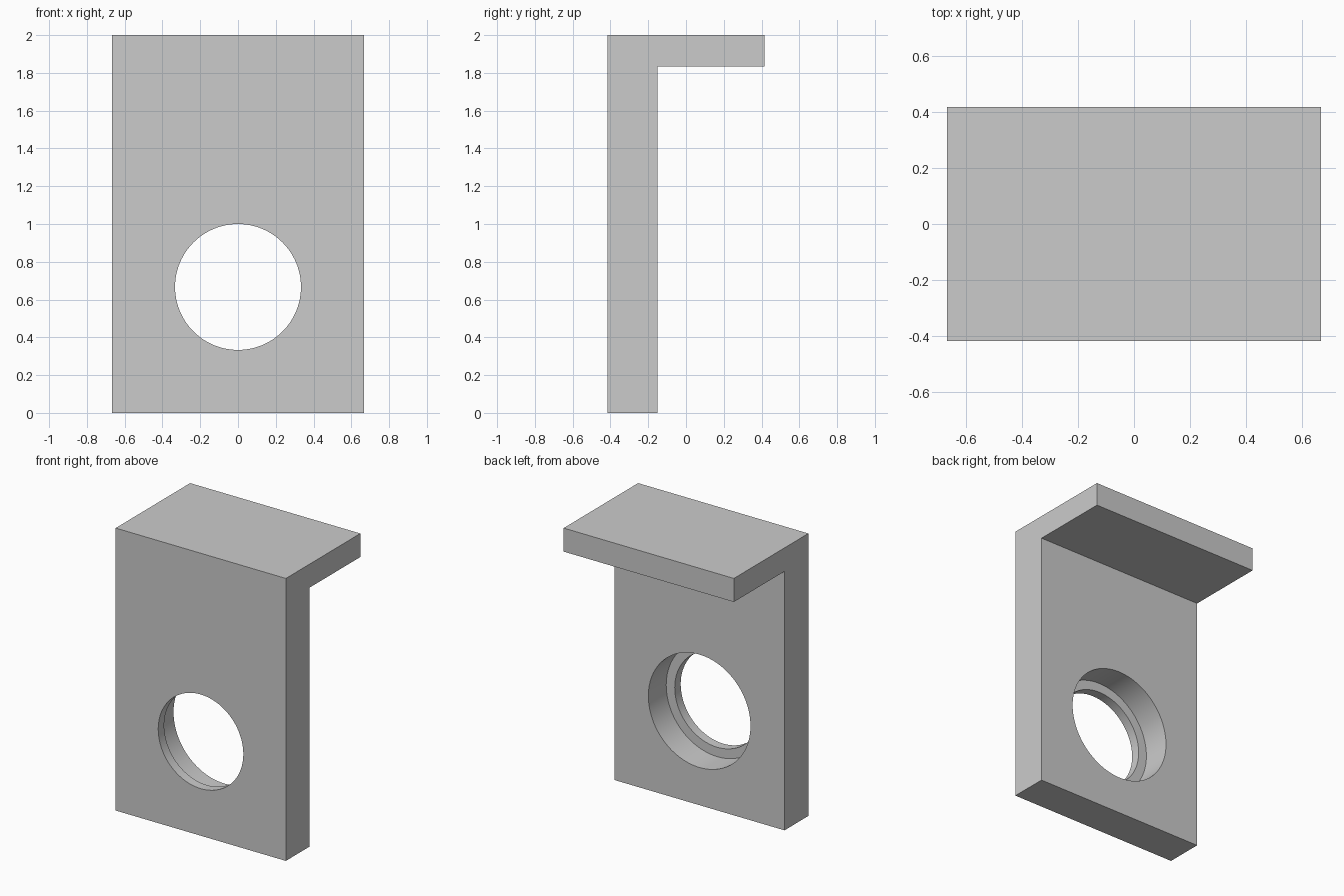
import bpy, bmesh, math

default = bpy.data.objects.get("Cube")
if default:
    bpy.data.objects.remove(default, do_unlink=True)

UNIT = 2 / 60                      # design grid: 60 steps tall
WIDTH, DEPTH, HEIGHT = 40 * UNIT, 25 * UNIT, 60 * UNIT
WALL, SHELF = 8 * UNIT, 5 * UNIT
FRONT = -DEPTH / 2
HOLE_Z = 20 * UNIT

grey = bpy.data.materials.new("plain grey")
grey.use_nodes = True
colour = (0.6, 0.6, 0.6, 1)
grey.diffuse_color = colour
grey.node_tree.nodes["Principled BSDF"].inputs["Base Color"].default_value = colour


def extruded_profile(name, points, width):
    """Extrude a (y, z) outline along x, centred on x = 0."""
    bm = bmesh.new()
    face = bm.faces.new([bm.verts.new((-width / 2, y, z)) for y, z in points])
    new = bmesh.ops.extrude_face_region(bm, geom=[face])["geom"]
    moved = [v for v in new if isinstance(v, bmesh.types.BMVert)]
    bmesh.ops.translate(bm, verts=moved, vec=(width, 0, 0))
    bmesh.ops.recalc_face_normals(bm, faces=bm.faces)
    mesh = bpy.data.meshes.new(name)
    bm.to_mesh(mesh)
    bm.free()
    mesh.materials.append(grey)
    obj = bpy.data.objects.new(name, mesh)
    bpy.context.collection.objects.link(obj)
    return obj


def bore(target, name, radius, y0, y1):
    """Cut a round hole along y from y0 to y1."""
    bpy.ops.mesh.primitive_cylinder_add(
        vertices=96, radius=radius, depth=y1 - y0,
        location=(0, (y0 + y1) / 2, HOLE_Z), rotation=(math.pi / 2, 0, 0))
    cutter = bpy.context.object
    cutter.name = name
    cutter.data.materials.append(grey)
    cutter.hide_render = True
    mod = target.modifiers.new(name, "BOOLEAN")
    mod.operation, mod.solver, mod.object = "DIFFERENCE", "EXACT", cutter
    bpy.ops.object.select_all(action="DESELECT")
    target.select_set(True)
    bpy.context.view_layer.objects.active = target
    bpy.ops.object.modifier_apply(modifier=mod.name)
    bpy.data.objects.remove(cutter, do_unlink=True)


# Upright wall with a shelf along its top
back = FRONT + WALL
under = HEIGHT - SHELF
bracket = extruded_profile("angle_bracket", [
    (FRONT, 0), (back, 0), (back, under),
    (-FRONT, under), (-FRONT, HEIGHT), (FRONT, HEIGHT)], WIDTH)

# Through hole, with a wider counterbore from the back that leaves a thin lip
bore(bracket, "through_hole", 10 * UNIT, FRONT - 0.1, back + 0.1)
bore(bracket, "counterbore", 12 * UNIT, FRONT + 2 * UNIT, back + 0.1)

bpy.ops.object.shade_smooth_by_angle(angle=math.radians(30))
